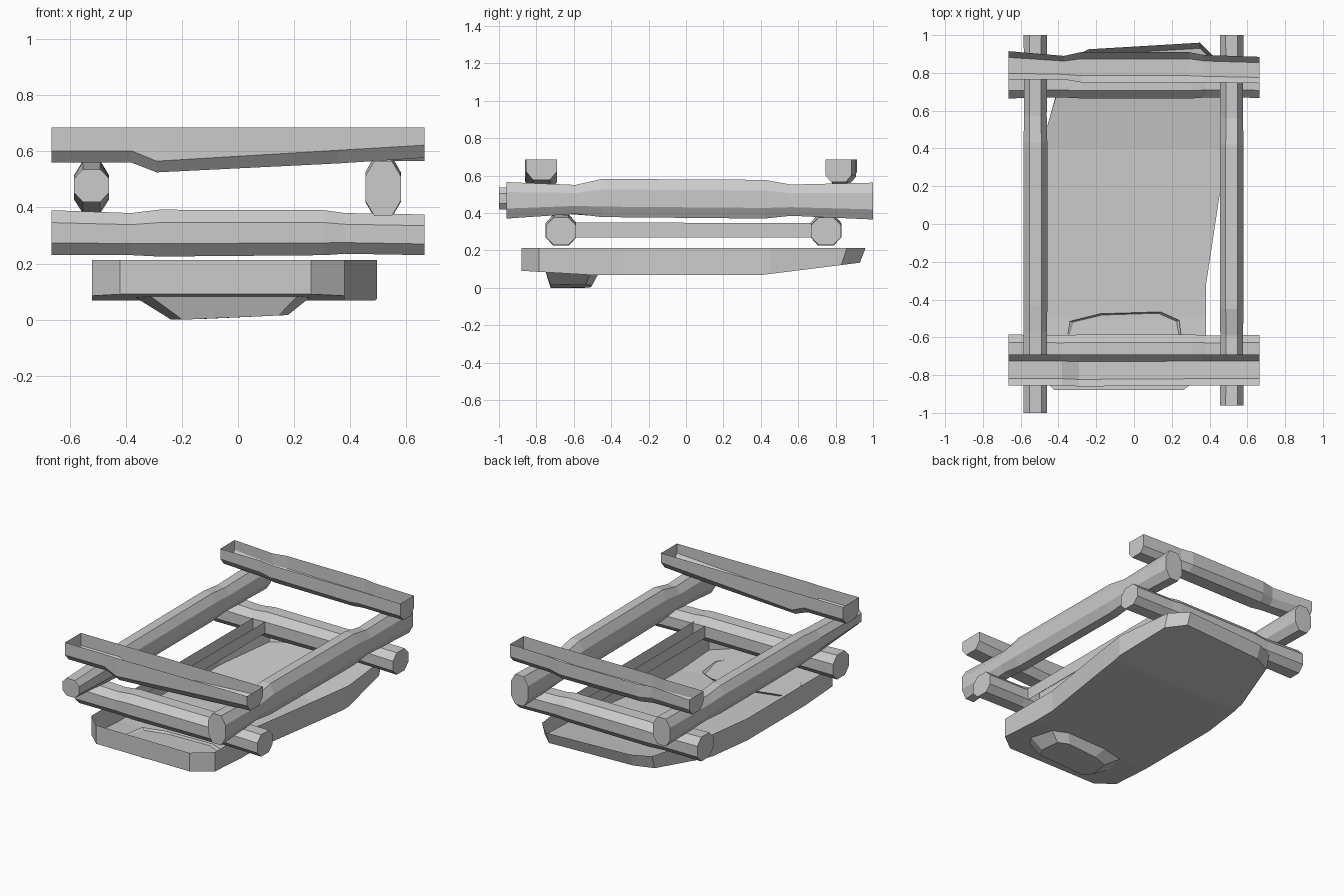
import bpy, bmesh

if "Cube" in bpy.data.objects:
    bpy.data.objects.remove(bpy.data.objects["Cube"])


def finish(name, bm, closed=True):
    if closed:
        bmesh.ops.recalc_face_normals(bm, faces=bm.faces[:])
    me = bpy.data.meshes.new(name)
    bm.to_mesh(me)
    bm.free()
    ob = bpy.data.objects.new(name, me)
    bpy.context.collection.objects.link(ob)
    return ob


# unit octagon section
OCT = [(1, .45), (.5, 1), (-.5, 1), (-1, .45), (-1, -.45), (-.5, -1), (.5, -1), (1, -.45)]


def loft(axis, rings):
    """rings: list of (position along axis, [(u, v), ...])"""
    bm = bmesh.new()
    loops = []
    for t, pts in rings:
        loops.append([bm.verts.new((t, u, v) if axis == 'x' else (u, t, v)) for u, v in pts])
    return bm, loops


def log(name, axis, stations):
    """stations: (position, centre, half width, bottom z, top z)"""
    rings = [(t, [(c + a * hw, (lo + hi) / 2 + b * (hi - lo) / 2) for a, b in OCT])
             for t, c, hw, lo, hi in stations]
    bm, loops = loft(axis, rings)
    for a, b in zip(loops, loops[1:]):
        for i in range(8):
            j = (i + 1) % 8
            bm.faces.new((a[i], a[j], b[j], b[i]))
    bm.faces.new(loops[0])
    bm.faces.new(loops[-1])
    finish(name, bm)


def trough(name, flip, stations, top=.685):
    """Half log with open top: (x, y low, y high, shoulder z, bottom z)"""
    rings = []
    for x, y0, y1, sh, lo in stations:
        w = (y1 - y0) * .22
        rings.append((x, [(y0, top), (y0, sh), (y0 + w, lo), (y1 - w, lo), (y1, sh), (y1, top)]))
    bm, loops = loft('x', rings)
    for a, b in zip(loops, loops[1:]):
        for i in range(5):
            bm.faces.new((a[i], a[i + 1], b[i + 1], b[i]))
    bm.faces.new(loops[0])
    bm.faces.new(loops[-1])
    if flip:
        for v in bm.verts:
            v.co.x, v.co.y = -v.co.x, -v.co.y
    finish(name, bm)


# side logs running front to back
log("right_side_log", 'y', [
    (-.96, .517, .063, .37, .565), (-.59, .517, .06, .395, .55), (-.45, .517, .063, .378, .582),
    (.42, .517, .063, .37, .577), (.56, .517, .06, .385, .552), (1, .517, .063, .365, .562)])
log("left_side_log", 'y', [
    (-1, -.522, .062, .42, .535), (-.57, -.522, .062, .39, .55), (-.43, -.522, .063, .38, .56),
    (.43, -.522, .063, .38, .565), (.57, -.522, .06, .39, .55), (1, -.522, .062, .38, .56)])

# lower cross logs
for name, y in (("front_lower_log", -.668), ("back_lower_log", .748)):
    log(name, 'x', [
        (-.665, y, .083, .23, .39), (-.38, y, .078, .23, .38), (-.28, y, .083, .225, .392),
        (.31, y, .083, .23, .39), (.38, y, .078, .235, .38), (.665, y, .08, .23, .375)])

# upper cross half logs, open on top
trough("front_upper_log", False, [
    (-.665, -.855, -.69, .602, .56), (-.38, -.855, -.69, .602, .56), (-.29, -.86, -.69, .565, .525),
    (.36, -.855, -.69, .604, .557), (.665, -.855, -.69, .622, .577)])
trough("back_upper_log", True, [
    (-.665, -.885, -.745, .602, .565), (-.37, -.895, -.75, .602, .565), (-.29, -.91, -.75, .595, .555),
    (.28, -.91, -.75, .602, .557), (.37, -.89, -.765, .61, .565), (.665, -.915, -.765, .62, .575)])

# thin rails between the lower logs: upright side walls only, open above and below
for side, s in (("left", -1), ("right", 1)):
    bm = bmesh.new()
    for x, flip in ((.36, s < 0), (.27, s > 0)):
        f = [bm.verts.new((s * x, y, z)) for y, z in
             ((-.6, .27), (.67, .27), (.67, .345), (-.6, .35))]
        bm.faces.new(f[::-1] if flip else f)
    finish(side + "_rail", bm, closed=False)

# base slab: walls and floor, open on top
outline = [(-.42, -.88), (.26, -.88), (.38, -.785), (.38, -.33), (.46, .2), (.495, .45),
           (.45, .86), (.35, .96), (-.24, .925), (-.36, .87), (-.47, .48), (-.52, .1), (-.52, -.785)]
bm = bmesh.new()
top = [bm.verts.new((x, y, .213)) for x, y in outline]
low = [bm.verts.new((x, y if y < .8 else y - .03, 0)) for x, y in outline]
for i in range(len(top)):
    j = (i + 1) % len(top)
    bm.faces.new((low[i], low[j], top[j], top[i]))
bm.faces.new(low[::-1])
for y in (-.5, .4):
    bmesh.ops.bisect_plane(bm, geom=bm.verts[:] + bm.edges[:] + bm.faces[:],
                           plane_co=(0, y, 0), plane_no=(0, 1, 0))
for v in bm.verts:
    if v.co.z < .1:
        y = v.co.y
        v.co.z = .068 + max(0, -.5 - y) * .06 + max(0, y - .4) * .125
finish("base_slab", bm, closed=False)

# tapered foot under the front of the slab
rim = [(-.37, -.68), (-.31, -.75), (.21, -.75), (.26, -.68), (.24, -.51), (.14, -.465),
       (-.18, -.475), (-.34, -.515)]
bm = bmesh.new()
up = [bm.verts.new((x, y, .082)) for x, y in rim]
dn = [bm.verts.new((-.03 + (x + .055) * .66, -.615 + (y + .61) * .78,
                    max(0, .007 + (x + .055) * .03))) for x, y in rim]
for i in range(8):
    j = (i + 1) % 8
    bm.faces.new((dn[i], dn[j], up[j], up[i]))
bm.faces.new(dn[::-1])
finish("base_foot", bm, closed=False)
